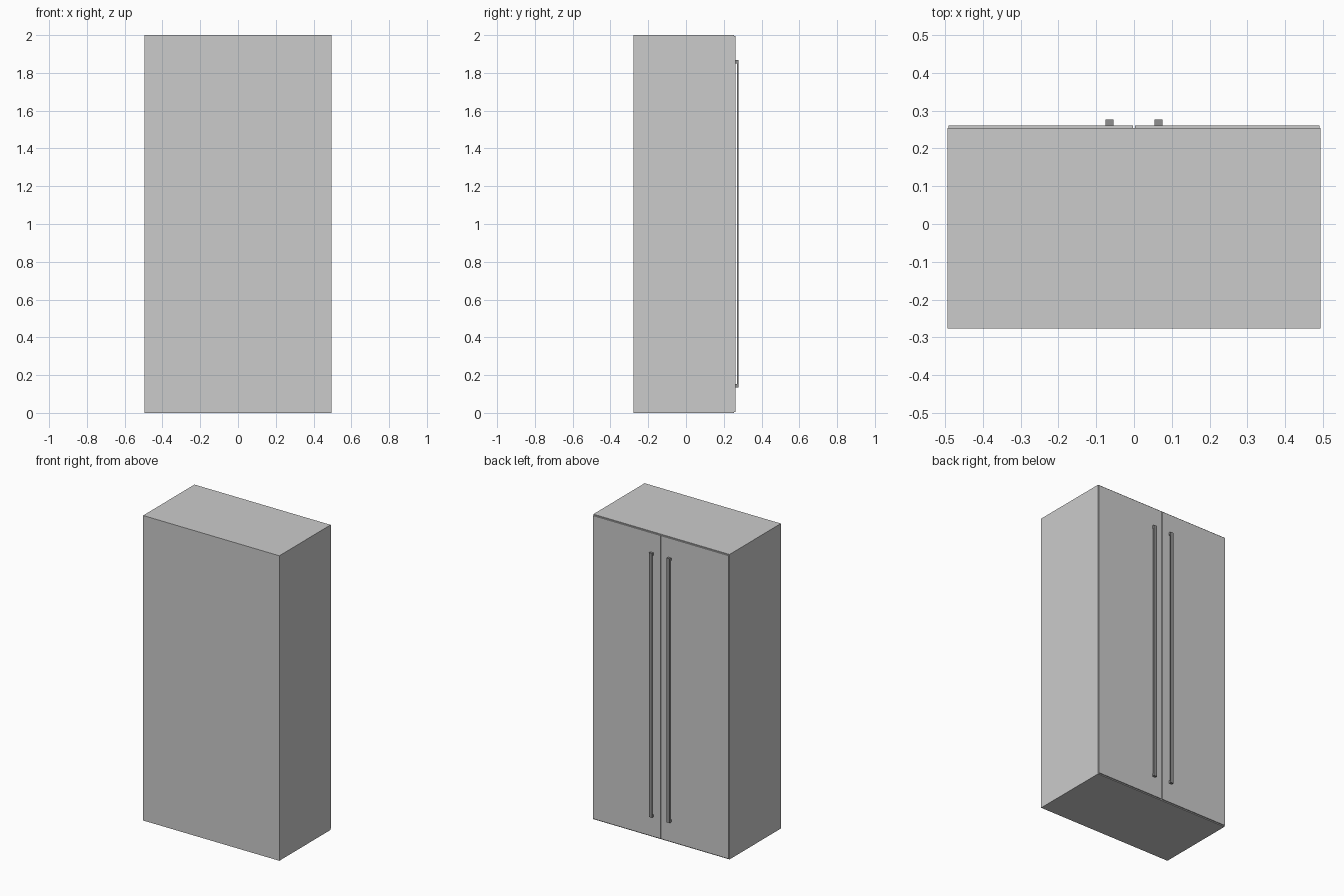
import bpy

if "Cube" in bpy.data.objects:
    bpy.data.objects.remove(bpy.data.objects["Cube"])


def material(name, value):
    m = bpy.data.materials.new(name)
    m.diffuse_color = (value, value, value, 1)
    m.use_nodes = True
    m.node_tree.nodes["Principled BSDF"].inputs["Base Color"].default_value = m.diffuse_color
    return m


def box(name, lo, hi, mat):
    """Axis-aligned box between two corners."""
    size = [b - a for a, b in zip(lo, hi)]
    mid = [(a + b) / 2 for a, b in zip(lo, hi)]
    bpy.ops.mesh.primitive_cube_add(size=1, location=mid)
    ob = bpy.context.object
    ob.name = name
    ob.scale = size
    bpy.ops.object.transform_apply(location=False, rotation=False, scale=True)
    ob.data.materials.append(mat)
    return ob


light = material("light grey", 0.6)
dark = material("dark grey", 0.28)

# Cabinet body
box("cabinet_body", (-0.494, -0.277, 0), (0.494, 0.254, 2.0), light)

for side, s in (("left", -1), ("right", 1)):
    def part(name, x, y, z, mat):
        xs = sorted((s * x[0], s * x[1]))
        box(f"{side}_{name}", (xs[0], y[0], z[0]), (xs[1], y[1], z[1]), mat)

    # Door panel, slightly smaller than the body
    part("door", (0.003, 0.491), (0.254, 0.261), (0.006, 1.994), light)
    # Long bar handle on two end posts
    part("handle_bar", (0.054, 0.076), (0.269, 0.277), (0.135, 1.868), dark)
    part("handle_lower_post", (0.054, 0.076), (0.261, 0.269), (0.135, 0.152), dark)
    part("handle_upper_post", (0.054, 0.076), (0.261, 0.269), (1.851, 1.868), dark)
